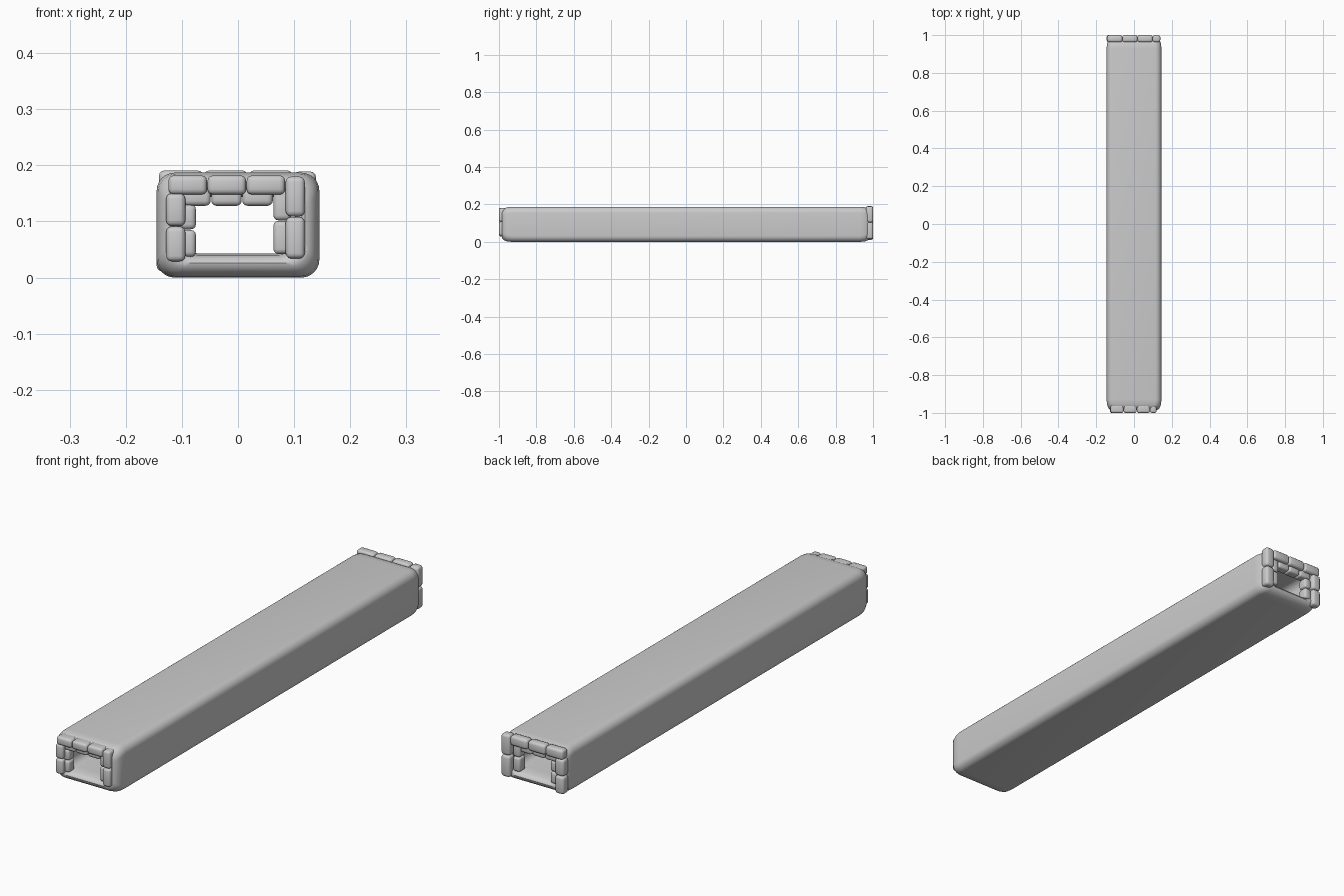
import bpy, bmesh, math
from mathutils import Vector

if "Cube" in bpy.data.objects:
    bpy.data.objects.remove(bpy.data.objects["Cube"])


def finish(bm, name):
    bmesh.ops.recalc_face_normals(bm, faces=bm.faces)
    me = bpy.data.meshes.new(name)
    bm.to_mesh(me)
    bm.free()
    ob = bpy.data.objects.new(name, me)
    bpy.context.collection.objects.link(ob)
    for o in bpy.context.selected_objects:
        o.select_set(False)
    bpy.context.view_layer.objects.active = ob
    ob.select_set(True)
    bpy.ops.object.shade_smooth_by_angle(angle=math.radians(40))
    return ob


def rounded_loop(bm, y, inset, radius, zc=0.0935, hw=0.145, hh=0.0935, seg=6):
    w, h = hw - inset, hh - inset
    verts = []
    for i, (sx, sz) in enumerate([(1, 1), (-1, 1), (-1, -1), (1, -1)]):
        for k in range(seg + 1):
            a = (i + k / seg) * math.pi / 2
            verts.append(bm.verts.new((sx * (w - radius) + radius * math.cos(a), y,
                                       zc + sz * (h - radius) + radius * math.sin(a))))
    return verts


# Hollow tunnel: closed wall section swept round a rounded rectangle
half = [(0.93, 0.0, 0.032), (0.955, 0.002, 0.034), (0.972, 0.008, 0.035),
        (0.983, 0.018, 0.035), (0.985, 0.026, 0.035), (0.98, 0.034, 0.035),
        (0.965, 0.040, 0.034), (0.93, 0.043, 0.032)]
section = half + [(-y, i, r) for y, i, r in reversed(half)]
bm = bmesh.new()
rings = [rounded_loop(bm, *s) for s in section]
for a, b in zip(rings, rings[1:] + rings[:1]):
    n = len(a)
    for i in range(n):
        bm.faces.new((a[i], a[(i + 1) % n], b[(i + 1) % n], b[i]))
finish(bm, "tunnel_body")


def stone(bm, x0, x1, z0, z1, y0, y1):
    tmp = bmesh.ops.create_cube(bm, size=1)["verts"]
    size = Vector((x1 - x0, y1 - y0, z1 - z0))
    mid = Vector(((x0 + x1) / 2, (y0 + y1) / 2, (z0 + z1) / 2))
    for v in tmp:
        v.co = Vector(c * s for c, s in zip(v.co, size)) + mid
    edges = list({e for v in tmp for e in v.link_edges})
    bmesh.ops.bevel(bm, geom=edges, offset=min(size) * 0.28, segments=3,
                    profile=0.5, affect='EDGES')


def arch(name, left, right, bottom, top, thick, y0, y1):
    """Three stones across the top, two down each side."""
    bm = bmesh.new()
    gap = 0.001
    inner = right - thick
    step = (inner - left) / 3
    for i in range(3):
        stone(bm, left + i * step, left + (i + 1) * step - gap, top - thick, top, y0, y1)
    mid = (bottom + top) / 2
    for z0, z1 in ((bottom, mid), (mid + gap, top - 0.002)):
        stone(bm, inner, right, z0, z1, y0, y1)
    mid = (bottom + top - thick) / 2
    for z0, z1 in ((bottom - 0.005, mid), (mid + gap, top - thick + 0.002)):
        stone(bm, left - 0.004, left - 0.004 + thick, z0, z1, y0, y1)
    finish(bm, name)


# Stone trim at each mouth, with a smaller ring set inside it
arch("front_stones", -0.124, 0.119, 0.034, 0.182, 0.034, -1.0, -0.955)
arch("front_inner_stones", -0.103, 0.095, 0.042, 0.160, 0.032, -0.985, -0.945)
arch("back_stones", -0.141, 0.139, 0.016, 0.191, 0.040, 0.963, 1.0)
arch("back_inner_stones", -0.103, 0.095, 0.042, 0.160, 0.032, 0.945, 0.985)
